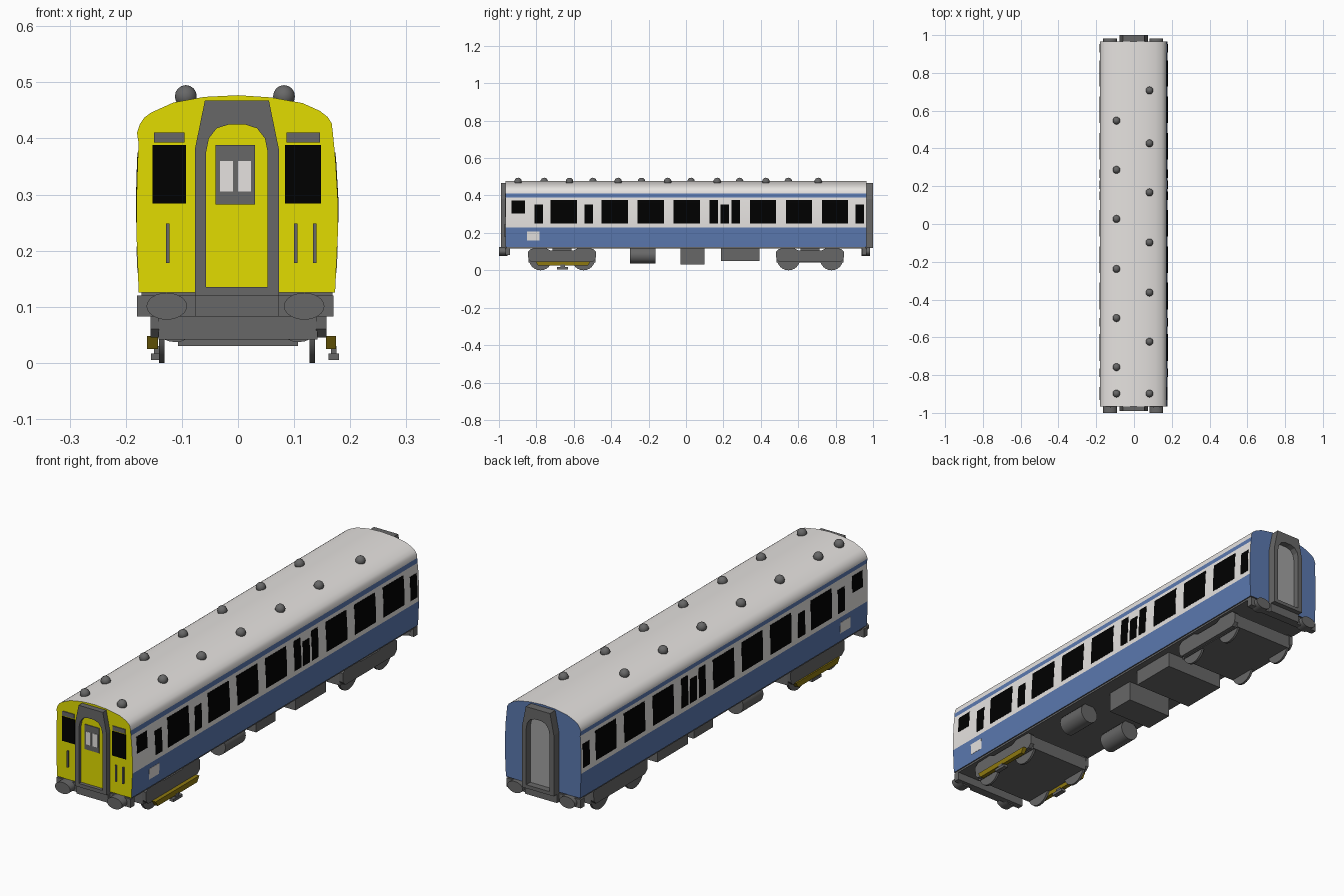
import bpy, bmesh, math
from mathutils import Vector

if "Cube" in bpy.data.objects:
    bpy.data.objects.remove(bpy.data.objects["Cube"])

def material(name, r, g, b):
    m = bpy.data.materials.new(name)
    m.diffuse_color = (r, g, b, 1)
    m.use_nodes = True
    m.node_tree.nodes["Principled BSDF"].inputs["Base Color"].default_value = m.diffuse_color
    return m

WHITE = material("off_white", 0.79, 0.765, 0.745)
BLUE = material("blue", 0.105, 0.19, 0.43)
YELLOW = material("warning_yellow", 0.76, 0.72, 0.0)
GREY = material("dark_grey", 0.137, 0.137, 0.137)
LIGHT = material("light_grey", 0.36, 0.36, 0.36)
BLACK = material("window_black", 0.0, 0.0, 0.0)
OCHRE = material("ochre", 0.27, 0.19, 0.005)

def finish(name, bm, mats, smooth=False):
    bmesh.ops.recalc_face_normals(bm, faces=bm.faces)
    me = bpy.data.meshes.new(name)
    bm.to_mesh(me)
    bm.free()
    for m in mats:
        me.materials.append(m)
    ob = bpy.data.objects.new(name, me)
    bpy.context.collection.objects.link(ob)
    if smooth:
        bpy.ops.object.select_all(action='DESELECT')
        ob.select_set(True)
        bpy.context.view_layer.objects.active = ob
        bpy.ops.object.shade_smooth_by_angle(angle=math.radians(35))
    return ob

def add_prism(bm, pts, a, b, axis='y'):
    """Extrude a profile: (x,z) points along y, or (y,z) points along x."""
    def v(p, t):
        return bm.verts.new((p[0], t, p[1]) if axis == 'y' else (t, p[0], p[1]))
    A = [v(p, a) for p in pts]
    B = [v(p, b) for p in pts]
    bm.faces.new(A)
    bm.faces.new(B[::-1])
    n = len(pts)
    for i in range(n):
        j = (i + 1) % n
        bm.faces.new((A[i], B[i], B[j], A[j]))

def prism(name, pts, a, b, mat, axis='y', smooth=False):
    bm = bmesh.new()
    add_prism(bm, pts, a, b, axis)
    return finish(name, bm, [mat], smooth)

def box(name, x0, x1, y0, y1, z0, z1, mat):
    return prism(name, [(x0, z0), (x1, z0), (x1, z1), (x0, z1)], y0, y1, mat)

def ellipse(cx, cz, rx, rz, n=24):
    return [(cx + rx * math.cos(2 * math.pi * i / n), cz + rz * math.sin(2 * math.pi * i / n))
            for i in range(n)]

# Body shell: one cross-section swept along the length, coloured by height and direction
right = [(0.173, 0.125), (0.178, 0.23), (0.178, 0.29), (0.174, 0.36), (0.171, 0.39), (0.169, 0.41)]
left = [(-0.177, 0.125), (-0.181, 0.23), (-0.181, 0.29), (-0.179, 0.36), (-0.177, 0.39), (-0.18, 0.41)]
roof = [(0.167, 0.427), (0.16, 0.438), (0.146, 0.449), (0.115, 0.463), (0.06, 0.473), (0, 0.477),
        (-0.06, 0.474), (-0.115, 0.464), (-0.155, 0.446), (-0.167, 0.437), (-0.175, 0.425)]
bm = bmesh.new()
add_prism(bm, right + roof + left[::-1], -0.965, 0.965)
for f in bm.faces:
    c = f.calc_center_median()
    if abs(c.y) > 0.9:
        f.material_index = 2 if c.y < 0 else 1
    elif c.z < 0.126:
        f.material_index = 3
    elif c.z < 0.23 or 0.39 < c.z < 0.41:
        f.material_index = 1
finish("body_shell", bm, [WHITE, BLUE, YELLOW, GREY], True)
box("underframe", -0.172, 0.168, -0.96, 0.96, 0.117, 0.127, GREY)

# Side windows follow the curved sides
def side_x(side, z):
    for p, q in zip(side, side[1:]):
        if z <= q[1]:
            t = (z - p[1]) / (q[1] - p[1])
            return p[0] + t * (q[0] - p[0])

def side_plate(bm, side, y0, y1, z0, z1):
    s = 1 if side is right else -1
    zs = [z0] + [z for z in (0.23, 0.29, 0.36) if z0 < z < z1] + [z1]
    outer = [(side_x(side, z) + s * 0.001, z) for z in zs]
    inner = [(x - s * 0.004, z) for x, z in outer]
    add_prism(bm, outer + inner[::-1], y0, y1)

wide = [(-0.724, -0.583), (-0.452, -0.31), (-0.259, -0.118), (-0.066, 0.075), (0.126, 0.171),
        (0.244, 0.288), (0.341, 0.481), (0.534, 0.674), (0.727, 0.866)]
doors = [(-0.811, -0.765), (-0.543, -0.497), (0.185, 0.23), (0.907, 0.952)]
for label, side in (("right", right), ("left", left)):
    bm = bmesh.new()
    for y0, y1 in wide:
        side_plate(bm, side, y0, y1, 0.25, 0.375)
    for y0, y1 in doors:
        side_plate(bm, side, y0, y1, 0.25, 0.352)
    side_plate(bm, side, -0.932, -0.862, 0.303, 0.373)
    finish(label + "_side_windows", bm, [BLACK])
    bm = bmesh.new()
    side_plate(bm, side, -0.85, -0.782, 0.16, 0.207)
    finish(label + "_side_panel", bm, [WHITE])

# Gangway frames with doors at both ends
half_out = [(-0.075, 0.12), (-0.075, 0.38), (-0.066, 0.424), (-0.057, 0.468), (-0.02, 0.468)]
half_in = [(-0.055, 0.135), (-0.055, 0.375), (-0.05, 0.4), (-0.036, 0.418), (-0.014, 0.425)]
def whole(half):
    return [(x - 0.002, z) for x, z in half + [(-x, z) for x, z in half[::-1]]]

def gangway(name, y_wall, y_face):
    bm = bmesh.new()
    loops = [[bm.verts.new((x, y, z)) for x, z in whole(h)]
             for h, y in ((half_out, y_wall), (half_out, y_face), (half_in, y_face), (half_in, y_wall))]
    for k in range(4):
        A, B = loops[k], loops[(k + 1) % 4]
        for i in range(10):
            j = (i + 1) % 10
            bm.faces.new((A[i], A[j], B[j], B[i]))
    finish(name, bm, [GREY])

gangway("front_gangway", -0.96, -0.989)
gangway("rear_gangway", 0.96, 1.0)
prism("front_door", whole(half_in), -0.974, -0.96, YELLOW)
prism("rear_door", whole(half_in), 0.96, 0.972, LIGHT)
box("front_door_window_frame", -0.04, 0.03, -0.977, -0.973, 0.282, 0.388, GREY)
for i, x in enumerate((-0.032, 0.0)):
    box(f"front_door_pane_{i}", x, x + 0.023, -0.979, -0.976, 0.305, 0.36, WHITE)

# Cab windows, vents above them and handrails
for label, x0, x1 in (("left", -0.152, -0.093), ("right", 0.084, 0.148)):
    box(label + "_cab_window", x0, x1, -0.968, -0.963, 0.284, 0.388, BLACK)
    box(label + "_cab_vent", x0 + 0.002, x1 - 0.002, -0.969, -0.963, 0.393, 0.411, GREY)
for i, x in enumerate((-0.125, 0.103, 0.137)):
    box(f"handrail_{i}", x - 0.003, x + 0.003, -0.971, -0.963, 0.178, 0.248, GREY)

# Buffer beams, coupling blocks and oval buffers
for label, s, tip in (("front", -1, 1.0), ("rear", 1, 0.983)):
    box(label + "_buffer_beam", -0.18, 0.17, s * 0.966, s * 0.94, 0.083, 0.12, GREY)
    box(label + "_coupling_block", -0.077, 0.073, s * 0.978, s * 0.94, 0.083, 0.122, GREY)
    for k, x in enumerate((-0.127, 0.118)):
        prism(f"{label}_buffer_{k}", ellipse(x, 0.101, 0.036, 0.024), s * tip, s * (tip - 0.045),
              GREY, smooth=True)

# Roof ventilator domes
dome_rows = [(-0.093, (0.55, 0.29, 0.03, -0.235, -0.495, -0.755, -0.895)),
             (0.082, (0.71, 0.43, 0.17, -0.095, -0.36, -0.62, -0.895))]
bm = bmesh.new()
for x, ys in dome_rows:
    for y in ys:
        r = bmesh.ops.create_uvsphere(bm, u_segments=14, v_segments=8, radius=0.02)
        bmesh.ops.translate(bm, verts=r["verts"], vec=Vector((x, y - 0.003, 0.475)))
finish("roof_ventilators", bm, [GREY], True)

# Bogies: frame block, side frames, wheels and axles
def bogie(name, yc):
    box(name + "_frame", -0.142, 0.142, yc - 0.178, yc + 0.178, 0.042, 0.1, GREY)
    box(name + "_bolster", -0.14, 0.14, yc - 0.05, yc + 0.05, 0.095, 0.118, GREY)
    half = [(0.0, 0.045), (0.165, 0.045), (0.18, 0.06), (0.182, 0.1),
            (0.165, 0.115), (0.085, 0.117), (0.06, 0.105), (0.0, 0.105)]
    prof = [(yc + y, z) for y, z in half] + [(yc - y, z) for y, z in half[-2:0:-1]]
    for k, (a, b) in enumerate(((-0.156, -0.141), (0.139, 0.158))):
        prism(f"{name}_side_frame_{k}", prof, a, b, GREY, 'x')
    for i, dy in enumerate((-0.115, 0.115)):
        for k, x in enumerate((-0.136, 0.132)):
            prism(f"{name}_wheel_{i}{k}", ellipse(yc + dy, 0.0625, 0.0625, 0.0625),
                  x - 0.005, x + 0.005, GREY, 'x', True)
        prism(f"{name}_axle_{i}", ellipse(yc + dy, 0.0625, 0.012, 0.012, 12), -0.13, 0.13, GREY, 'x', True)

bogie("front_bogie", -0.663)
bogie("rear_bogie", 0.663)

# Power pickup beams and shoes on the front bogie
for label, x0, x1, s0, s1 in (("left", -0.162, -0.143, -0.155, -0.134),
                              ("right", 0.157, 0.175, 0.161, 0.18)):
    prism(label + "_pickup_beam", [(-0.79, 0.025), (-0.525, 0.025), (-0.51, 0.048), (-0.805, 0.048)],
          x0, x1, OCHRE, 'x')
    m = (s0 + s1) / 2
    box(label + "_pickup_stem", m - 0.005, m + 0.005, -0.672, -0.648, 0.012, 0.03, GREY)
    box(label + "_pickup_shoe", s0, s1, -0.69, -0.63, 0.005, 0.017, GREY)

# Underfloor equipment: two tanks and two boxes
for k, x in enumerate((-0.112, 0.108)):
    prism(f"air_tank_{k}", ellipse(x, 0.08, 0.043, 0.043), -0.3, -0.163, GREY, smooth=True)
box("equipment_box_small", -0.107, 0.107, -0.03, 0.1, 0.03, 0.118, GREY)
box("equipment_box_large", -0.14, 0.14, 0.187, 0.393, 0.05, 0.118, GREY)
